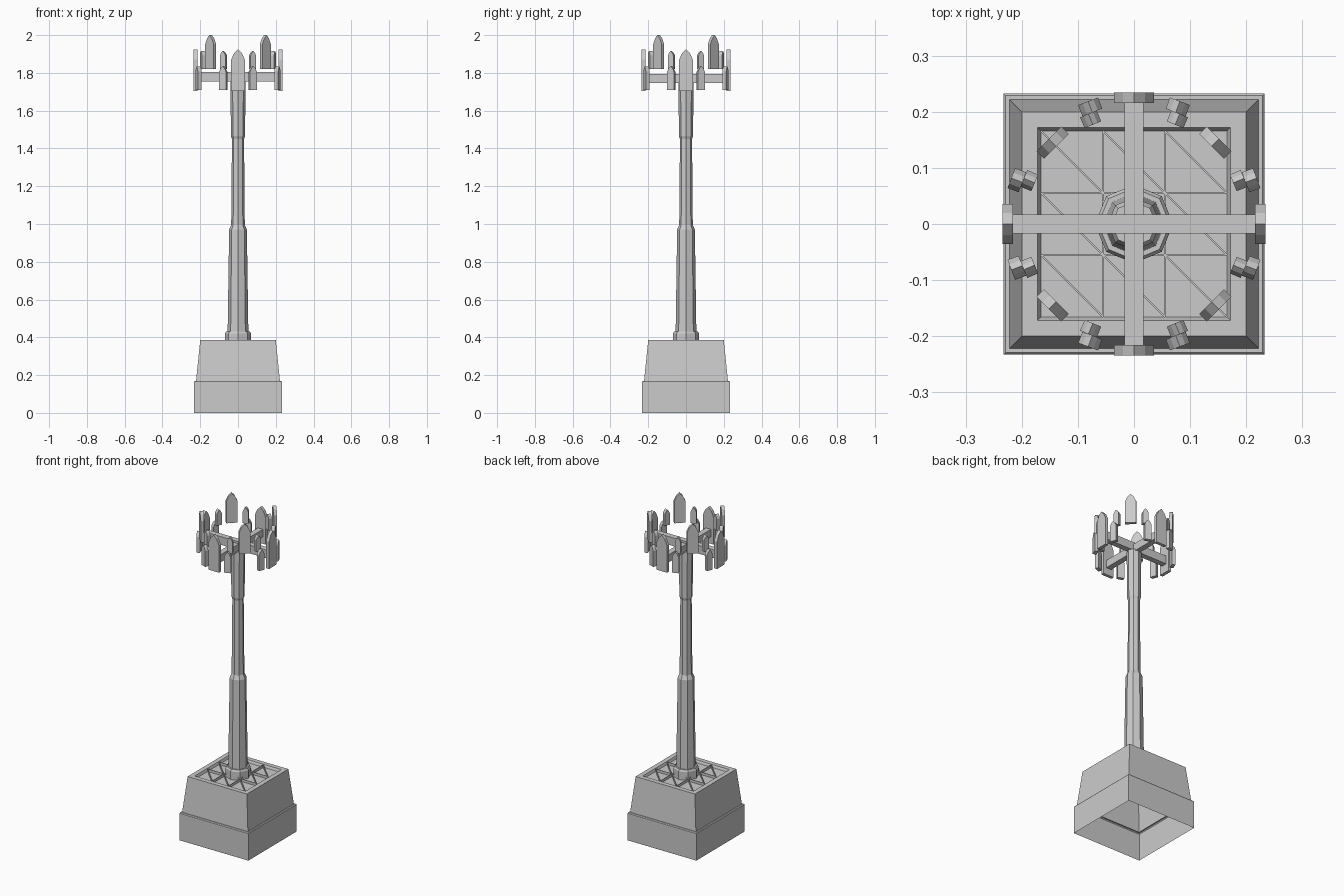
import bpy, bmesh, math
from mathutils import Matrix, Vector

cube = bpy.data.objects.get("Cube")
if cube:
    bpy.data.objects.remove(cube, do_unlink=True)

grey = bpy.data.materials.new("light_grey")
grey.use_nodes = True
GREY = (0.6, 0.6, 0.6, 1)
grey.diffuse_color = GREY
grey.node_tree.nodes["Principled BSDF"].inputs["Base Color"].default_value = GREY


def finish(name, bm):
    mesh = bpy.data.meshes.new(name)
    bm.to_mesh(mesh)
    bm.free()
    mesh.materials.append(grey)
    obj = bpy.data.objects.new(name, mesh)
    bpy.context.collection.objects.link(obj)
    return obj


def lathe(name, profile, sides, turn=0.0, cap_top=True):
    """Stack polygon rings of (radius, height) and skin them."""
    bm = bmesh.new()
    rings = []
    for r, z in profile:
        angles = [turn + math.tau * i / sides for i in range(sides)]
        rings.append([bm.verts.new((r * math.cos(a), r * math.sin(a), z)) for a in angles])
    for low, high in zip(rings, rings[1:]):
        for i in range(sides):
            j = (i + 1) % sides
            bm.faces.new((low[i], low[j], high[j], high[i]))
    if cap_top:
        bm.faces.new(rings[-1])
    return finish(name, bm)


def box(name, centre, size, turn=0.0):
    bm = bmesh.new()
    matrix = (Matrix.Translation(Vector(centre)) @ Matrix.Rotation(turn, 4, "Z")
              @ Matrix.Diagonal((*size, 1)))
    bmesh.ops.create_cube(bm, size=1, matrix=matrix)
    return finish(name, bm)


def panel(name, angle, radius, half, bottom, top, depth):
    """Upright plate with a pointed arch top, facing away from the mast."""
    shape = [(-half, bottom), (half, bottom), (half, top - 1.5 * half),
             (half * 0.55, top - 0.55 * half), (0, top),
             (-half * 0.55, top - 0.55 * half), (-half, top - 1.5 * half)]
    bm = bmesh.new()
    face = bm.faces.new([bm.verts.new((radius - depth / 2, x, z)) for x, z in shape])
    moved = bmesh.ops.extrude_face_region(bm, geom=[face])["geom"]
    verts = [v for v in moved if isinstance(v, bmesh.types.BMVert)]
    bmesh.ops.translate(bm, verts=verts, vec=(depth, 0, 0))
    bmesh.ops.rotate(bm, verts=bm.verts, matrix=Matrix.Rotation(angle, 3, "Z"))
    bmesh.ops.recalc_face_normals(bm, faces=bm.faces)
    return finish(name, bm)


# Hollow square plinth, open underneath, with a sunken top
plinth = [(0.233, 0), (0.233, 0.165), (0.229, 0.17), (0.222, 0.17),
          (0.2, 0.385), (0.172, 0.385), (0.166, 0.37)]
lathe("plinth", [(r * math.sqrt(2), z) for r, z in plinth], 4, math.pi / 4)

# Thin lattice ribs in the sunken top
R, C = 0.166, 0.0553
for s in (-1, 1):
    box("rib_lengthwise", (s * C, 0, 0.378), (0.003, 2 * R, 0.016))
    box("rib_crosswise", (0, s * C, 0.378), (2 * R, 0.003, 0.016))
for i in (-1, 0, 1):
    for j in (-1, 0, 1):
        if i or j:
            box("rib_diagonal", (2 * C * i, 2 * C * j, 0.378),
                (2 * C * math.sqrt(2), 0.003, 0.016), -math.pi / 4)

# Eight-sided mast with collar, shoulder and thicker head
lathe("mast_collar", [(0.07, 0.37), (0.07, 0.42), (0.064, 0.43), (0.05, 0.43)], 8)
lathe("mast", [(0.055, 0.42), (0.047, 0.97), (0.036, 0.995), (0.032, 1.45),
               (0.037, 1.465), (0.04, 1.7), (0.04, 1.755)], 8)

# Crossed support arms
box("arm_crosswise", (0, 0, 1.78), (0.44, 0.034, 0.05))
box("arm_lengthwise", (0, 0, 1.77), (0.034, 0.44, 0.046))

# Antenna panels around the head
for k in range(4):
    quarter = k * math.pi / 2
    panel("main_panel", quarter, 0.225, 0.036, 1.705, 1.925, 0.019)
    panel("corner_panel", quarter + math.pi / 4, 0.205, 0.031, 1.82, 2.0, 0.019)
    for s in (-1, 1):
        side = quarter + s * math.radians(20.5)
        panel("lower_small_panel", side, 0.223, 0.019, 1.71, 1.835, 0.021)
        panel("upper_small_panel", side + s * math.radians(2), 0.202, 0.016, 1.82, 1.915, 0.021)
